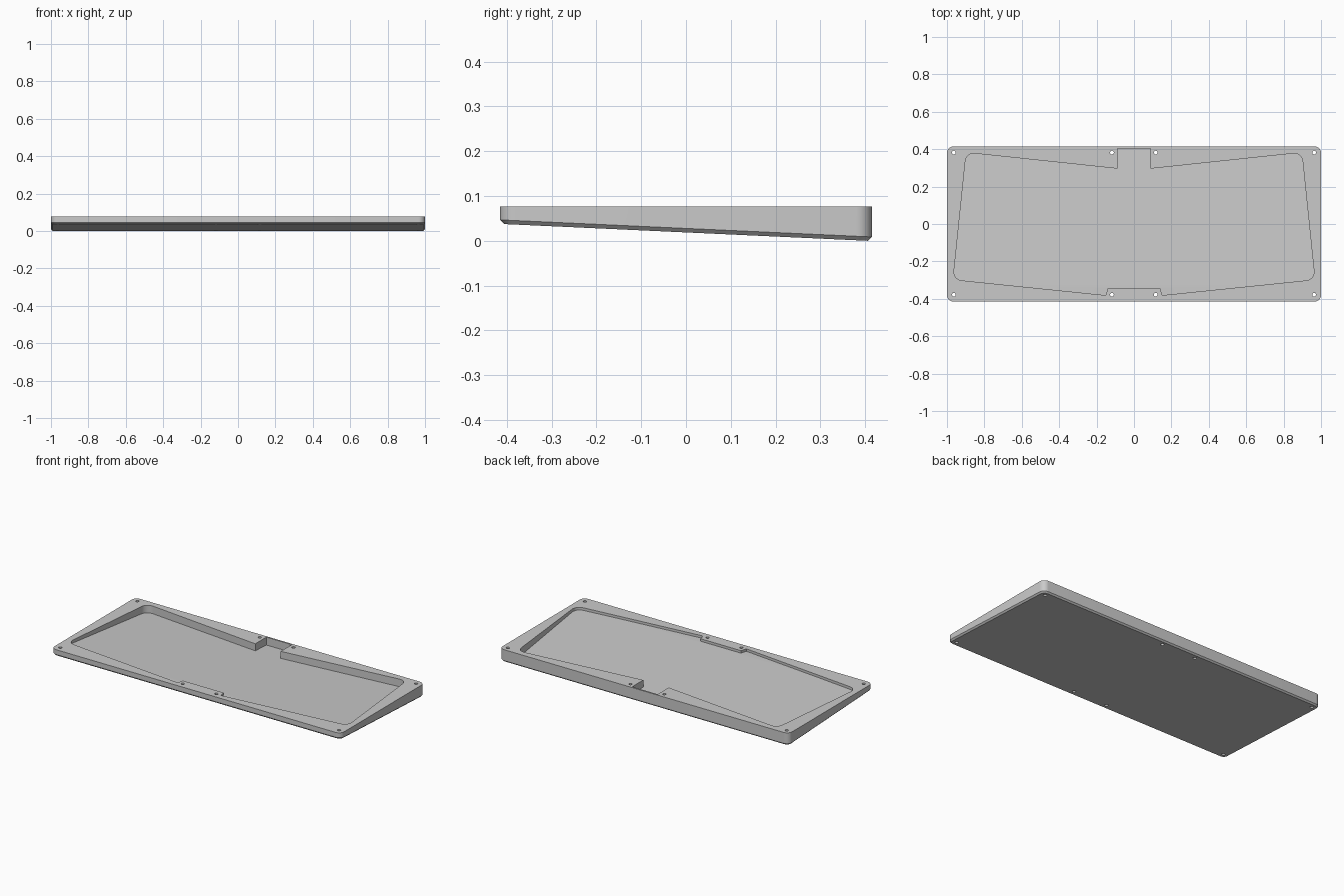
import bpy, bmesh, math
from mathutils import Vector

if "Cube" in bpy.data.objects:
    bpy.data.objects.remove(bpy.data.objects["Cube"])

TOP, HALF_Y, CHAMFER = 0.077, 0.415, 0.009
CREASE_Y = -0.325
GREY = (0.59, 0.59, 0.59, 1)

grey = bpy.data.materials.new("case_grey")
grey.use_nodes = True
grey.diffuse_color = GREY
grey.node_tree.nodes["Principled BSDF"].inputs["Base Color"].default_value = GREY


def underside(y):
    return 0.046 * (HALF_Y - CHAMFER - y)


def pocket_floor(y):
    return underside(max(y, CREASE_Y)) + 0.028


def rounded(corners, steps=8):
    """Outline from (x, y, radius) corners, with true arc fillets."""
    out = []
    for i, (x, y, r) in enumerate(corners):
        p = Vector((x, y, 0))
        if r == 0:
            out.append(p)
            continue
        a = (Vector((*corners[i - 1][:2], 0)) - p).normalized()
        b = (Vector((*corners[(i + 1) % len(corners)][:2], 0)) - p).normalized()
        half = a.angle(b) / 2
        centre = p + (a + b).normalized() * r / math.sin(half)
        reach = r / math.tan(half)
        v0 = (p + a * reach - centre).normalized()
        v1 = (p + b * reach - centre).normalized()
        out += [centre + v0.slerp(v1, k / steps) * r for k in range(steps + 1)]
    return out


def make_object(name, bm):
    bmesh.ops.recalc_face_normals(bm, faces=bm.faces[:])
    mesh = bpy.data.meshes.new(name)
    bm.to_mesh(mesh)
    bm.free()
    mesh.materials.append(grey)
    obj = bpy.data.objects.new(name, mesh)
    bpy.context.collection.objects.link(obj)
    return obj


def slab_outline(inset):
    x, y, r = 1 - inset, HALF_Y - inset, 0.035 - inset
    return rounded([(-x, -y, r), (x, -y, r), (x, y, r), (-x, y, r)])


# Wedge body: flat top, sloping underside with a chamfered rim
bm = bmesh.new()
outer, inner = slab_outline(0), slab_outline(CHAMFER)
rings = [
    [bm.verts.new((p.x, p.y, TOP)) for p in outer],
    [bm.verts.new((p.x, p.y, underside(p.y) + CHAMFER)) for p in outer],
    [bm.verts.new((p.x, p.y, underside(p.y))) for p in inner],
]
count = len(outer)
for upper, lower in zip(rings, rings[1:]):
    for i in range(count):
        j = (i + 1) % count
        bm.faces.new((upper[i], upper[j], lower[j], lower[i]))
bm.faces.new(rings[0])
bm.faces.new(rings[-1])
body = make_object("wedge_case", bm)

# Pocket cutter: mirrored outline with rear connector bay and front tab
right_side = [
    (0.14, -0.343, 0), (0.15, -0.381, 0), (0.967, -0.297, 0.045),
    (0.897, 0.382, 0.045), (0.088, 0.296, 0), (0.088, 0.405, 0),
]
left_side = [(-x, y, r) for x, y, r in reversed(right_side)]
bm = bmesh.new()
bm.faces.new([bm.verts.new(p) for p in rounded(right_side + left_side)])
bmesh.ops.bisect_plane(bm, geom=bm.verts[:] + bm.edges[:] + bm.faces[:],
                       plane_co=(0, CREASE_Y, 0), plane_no=(0, 1, 0))
floor_verts = bm.verts[:]
lifted = bmesh.ops.extrude_face_region(bm, geom=bm.faces[:], use_keep_orig=True)
for v in lifted["geom"]:
    if isinstance(v, bmesh.types.BMVert):
        v.co.z = TOP + 0.1
for v in floor_verts:
    v.co.z = pocket_floor(v.co.y)
pocket = make_object("pocket_cutter", bm)

# Screw hole cutter: one row along the front, one along the back
bm = bmesh.new()
for y in (-0.378, 0.382):
    for x in (-0.963, -0.118, 0.116, 0.963):
        tool = bmesh.ops.create_cone(bm, cap_ends=True, segments=20,
                                     radius1=0.01, radius2=0.01, depth=0.4)
        bmesh.ops.translate(bm, verts=tool["verts"], vec=(x, y, 0))
holes = make_object("screw_hole_cutter", bm)

# Cut the body, then discard the cutters
bpy.ops.object.select_all(action="DESELECT")
body.select_set(True)
bpy.context.view_layer.objects.active = body
for cutter in (pocket, holes):
    cutter.hide_render = True
    mod = body.modifiers.new(cutter.name, "BOOLEAN")
    mod.operation, mod.solver, mod.object = "DIFFERENCE", "EXACT", cutter
    bpy.ops.object.modifier_apply(modifier=mod.name)
    bpy.data.objects.remove(cutter)
bpy.ops.object.shade_smooth_by_angle(angle=math.radians(30))
